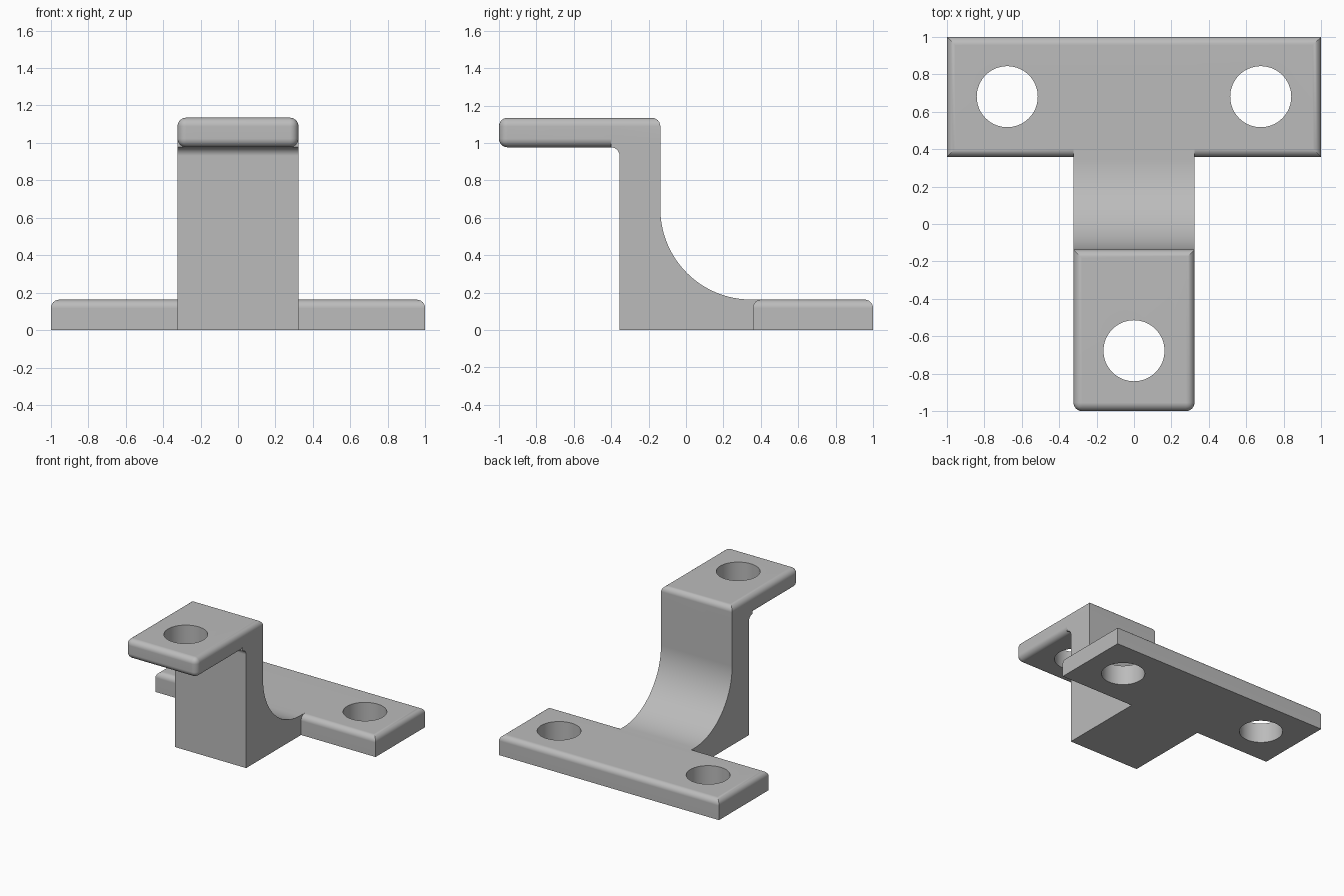
import bpy, bmesh
from math import sin, cos, pi, radians

cube = bpy.data.objects.get("Cube")
if cube:
    bpy.data.objects.remove(cube, do_unlink=True)

HALF_W = 0.323    # half width of post and arm
PLATE_T = 0.163   # base plate thickness
ROUND = 0.046     # edge rounding
HOLE_R = 0.163

grey = bpy.data.materials.new("plain grey")
grey.use_nodes = True
colour = (0.5, 0.5, 0.5, 1)
grey.diffuse_color = colour
grey.node_tree.nodes["Principled BSDF"].inputs["Base Color"].default_value = colour


def finish(name, bm):
    bmesh.ops.recalc_face_normals(bm, faces=bm.faces)
    mesh = bpy.data.meshes.new(name)
    bm.to_mesh(mesh)
    bm.free()
    mesh.materials.append(grey)
    obj = bpy.data.objects.new(name, mesh)
    bpy.context.collection.objects.link(obj)
    return obj


def rounded_box(name, lo, hi, keep):
    """Box whose edges are rounded where keep(edge midpoint) is true."""
    bm = bmesh.new()
    bmesh.ops.create_cube(bm, size=1)
    for v in bm.verts:
        v.co = [(a + b) / 2 + c * (b - a) for a, b, c in zip(lo, hi, v.co)]
    edges = [e for e in bm.edges if keep((e.verts[0].co + e.verts[1].co) / 2)]
    bmesh.ops.bevel(bm, geom=edges, offset=ROUND, segments=6, profile=0.5, affect='EDGES')
    return finish(name, bm)


def extrude_profile(name, points):
    """Side profile of (y, z) points extruded across the width."""
    bm = bmesh.new()
    face = bm.faces.new([bm.verts.new((-HALF_W, y, z)) for y, z in points])
    new = bmesh.ops.extrude_face_region(bm, geom=[face])["geom"]
    verts = [g for g in new if isinstance(g, bmesh.types.BMVert)]
    bmesh.ops.translate(bm, verts=verts, vec=(2 * HALF_W, 0, 0))
    return finish(name, bm)


def arc(cy, cz, r, start, end, steps):
    angles = [radians(start + (end - start) * i / steps) for i in range(steps + 1)]
    return [(cy + r * cos(a), cz + r * sin(a)) for a in angles]


def hole_cutter(x, y, z):
    bm = bmesh.new()
    bmesh.ops.create_cone(bm, cap_ends=True, segments=64, radius1=HOLE_R,
                          radius2=HOLE_R, depth=0.5)
    bmesh.ops.translate(bm, verts=bm.verts, vec=(x, y, z))
    cutter = finish("hole_cutter", bm)
    cutter.hide_render = True
    return cutter


# Base plate: rounded along its top rim only
bracket = rounded_box("bracket", (-1, 0.357, 0), (1, 1, PLATE_T),
                      lambda m: m.z > PLATE_T - 0.01)

# Arm: everything rounded except its hidden back edges
arm = rounded_box("arm", (-HALF_W, -1, 0.977), (HALF_W, -0.137, 1.135),
                  lambda m: m.z > 1.1 or m.y < -0.9 or (m.z < 1 and abs(m.x) > 0.1))

# Post: big sweep behind, small fillet under the arm
sweep = 0.485
profile = [(-0.355, 0), (0.45, 0), (0.45, PLATE_T)]
profile += arc(-0.137 + sweep, PLATE_T + sweep, sweep, 270, 180, 32)
profile += [(-0.137, 1.135 - ROUND), (-0.355 - ROUND, 1.135 - ROUND)]
profile += arc(-0.355 - ROUND, 0.977 - ROUND, ROUND, 90, 0, 6)
post = extrude_profile("post", profile)

# Join the parts and drill the three holes
holes = [hole_cutter(x, y, z) for x, y, z in
         ((-0.677, 0.68, 0.1), (0.677, 0.68, 0.1), (0, -0.677, 1.05))]
for tool in [post, arm] + holes:
    mod = bracket.modifiers.new(tool.name, 'BOOLEAN')
    mod.operation = 'DIFFERENCE' if tool in holes else 'UNION'
    mod.solver = 'EXACT'
    mod.object = tool

bpy.ops.object.select_all(action='DESELECT')
bracket.select_set(True)
bpy.context.view_layer.objects.active = bracket
bpy.ops.object.convert(target='MESH')
for tool in [post, arm] + holes:
    bpy.data.objects.remove(tool, do_unlink=True)

# Smooth the curves, keep the large faces flat
bpy.ops.object.shade_smooth_by_angle(angle=radians(30))
weighted = bracket.modifiers.new("flat_faces", 'WEIGHTED_NORMAL')
weighted.keep_sharp = True
